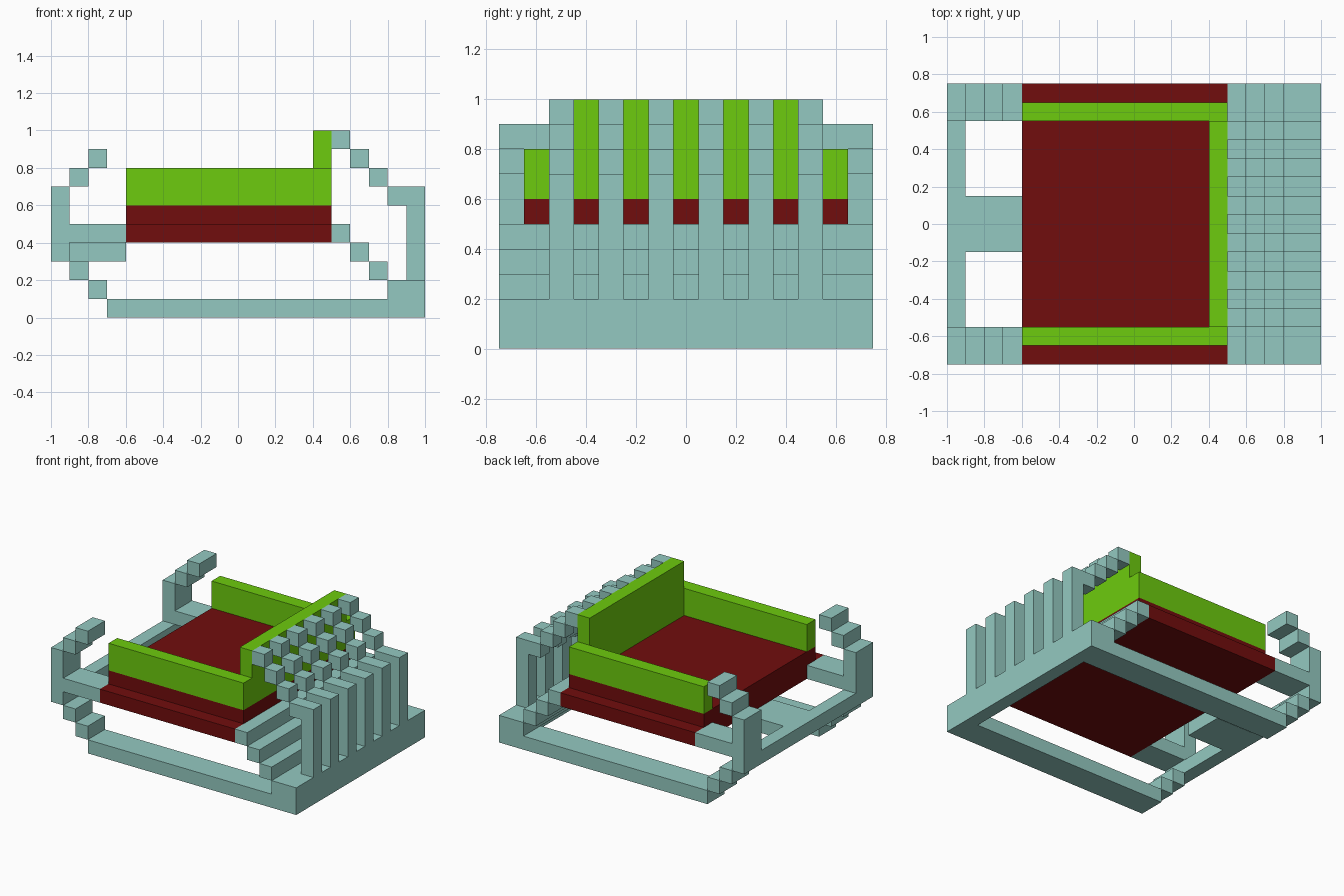
import bpy, bmesh

if "Cube" in bpy.data.objects:
    bpy.data.objects.remove(bpy.data.objects["Cube"])

U = 0.1  # block size


def material(name, rgb):
    m = bpy.data.materials.new(name)
    m.diffuse_color = (*rgb, 1)
    m.use_nodes = True
    m.node_tree.nodes["Principled BSDF"].inputs["Base Color"].default_value = m.diffuse_color
    return m


FRAME = material("pale teal", (0.296, 0.584, 0.533))
GREEN = material("bright green", (0.153, 0.597, 0.0044))
RED = material("dark red", (0.165, 0.004, 0.004))


def blocks(name, mat, boxes):
    """One object from boxes given as (x0, x1, y0, y1, z0, z1)."""
    bm = bmesh.new()
    for x0, x1, y0, y1, z0, z1 in boxes:
        vs = bmesh.ops.create_cube(bm, size=1)["verts"]
        for v in vs:
            v.co.x = x1 if v.co.x > 0 else x0
            v.co.y = y1 if v.co.y > 0 else y0
            v.co.z = z1 if v.co.z > 0 else z0
    me = bpy.data.meshes.new(name)
    bm.to_mesh(me)
    bm.free()
    me.materials.append(mat)
    ob = bpy.data.objects.new(name, me)
    bpy.context.collection.objects.link(ob)
    return ob


def steps(x, z, dz, count, y0, y1):
    """Staircase of single blocks going right, rising or falling by dz."""
    return [(x + i * U, x + (i + 1) * U, y0, y1, z + i * dz, z + i * dz + U)
            for i in range(count)]


# seat cushion, two layers
blocks("seat_lower", RED, [(-0.6, 0.5, -0.75, 0.75, 0.4, 0.5)])
blocks("seat_upper", RED, [(-0.6, 0.5, -0.65, 0.65, 0.5, 0.6)])

# backrest and side panels
blocks("backrest", GREEN, [(0.4, 0.5, -0.55, 0.55, 0.6, 1.0)])
for side, y in (("near", -0.65), ("far", 0.55)):
    blocks("side_panel_" + side, GREEN, [(-0.6, 0.5, y, y + U, 0.6, 0.8)])

# base rails, front legs and curled front posts on both sides
for side, y in (("near", -0.75), ("far", 0.55)):
    w = y + 0.2
    blocks("base_rail_" + side, FRAME, [(-0.7, 0.9, y, w, 0, 0.1)])
    blocks("front_leg_" + side, FRAME, steps(-0.9, 0.2, -U, 2, y, w))
    blocks("front_post_" + side, FRAME, [(-1, -0.9, y, w, 0.3, 0.7)])
    blocks("front_curl_" + side, FRAME, steps(-0.9, 0.7, U, 2, y, w))
    blocks("seat_arm_" + side, FRAME, [(-0.9, -0.6, y, w, 0.4, 0.5)])

# front crossbeam and its middle plank
blocks("front_beam", FRAME, [(-1, -0.9, -0.55, 0.55, 0.3, 0.4),
                             (-0.9, -0.6, -0.15, 0.15, 0.3, 0.4)])

# rear beam and the full-width stepped support under the seat
blocks("rear_beam", FRAME, [(0.9, 1, -0.75, 0.75, 0, 0.2)])
blocks("rear_support", FRAME, steps(0.5, 0.4, -U, 4, -0.75, 0.75))

# six rear ribs: upright bar, then steps up to the backrest
for i in range(6):
    y = -0.55 + 0.2 * i
    blocks("rear_rib_%d" % (i + 1), FRAME,
           [(0.9, 1, y, y + U, 0.2, 0.7)] + steps(0.5, 0.9, -U, 4, y, y + U))
